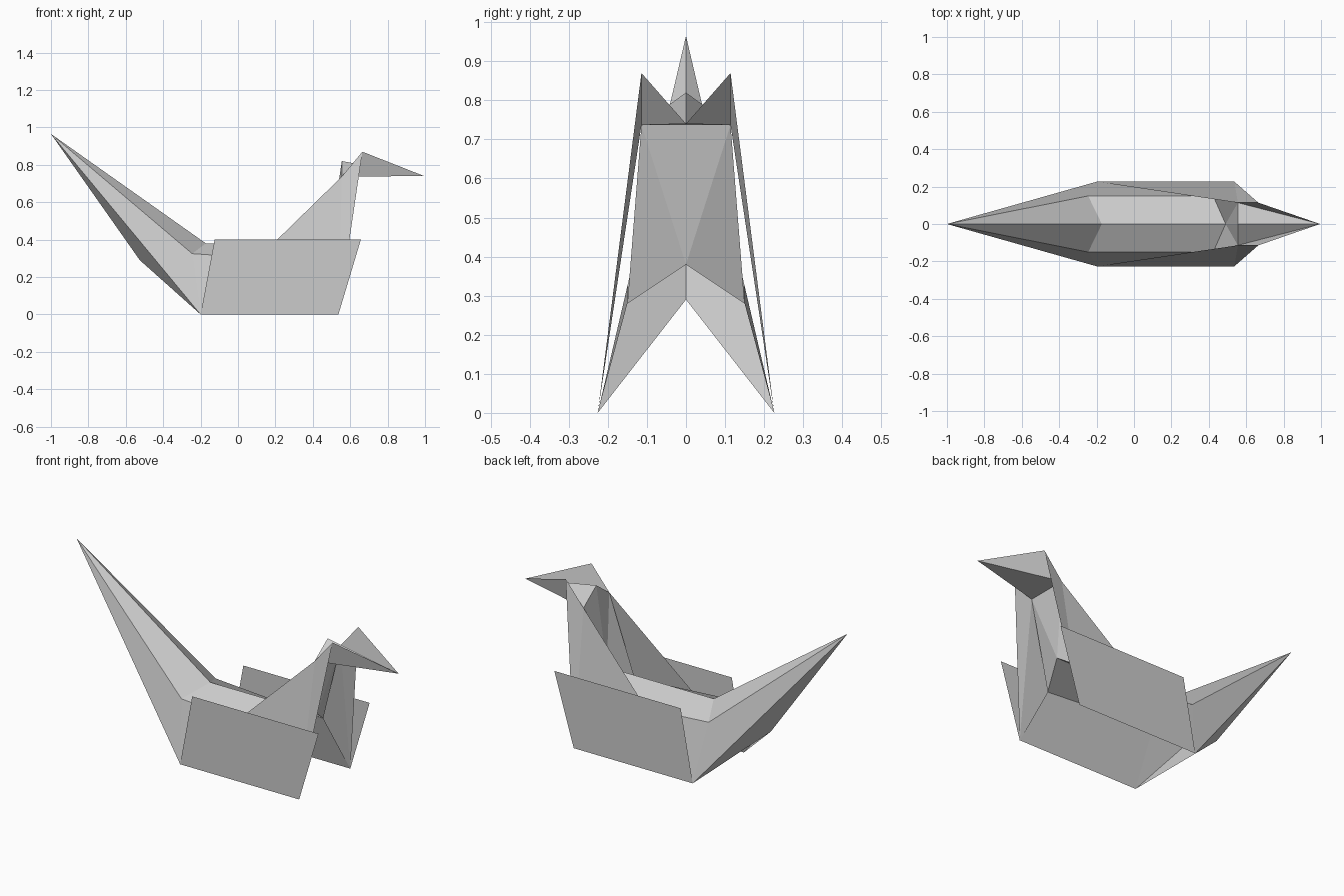
import bpy, bmesh

if "Cube" in bpy.data.objects:
    bpy.data.objects.remove(bpy.data.objects["Cube"])

# Key fold points on the +y half (y = 0 points lie on the centre line)
P = dict(
    tail_tip=(-1, 0, .965), keel=(-.525, 0, .29),
    foot_back=(-.2, .226, 0), foot_front=(.537, .226, 0),
    wing_back=(-.125, .226, .4), wing_front=(.657, .226, .4),
    hip=(-.245, .15, .325), ridge_back=(-.172, 0, .38),
    ridge_front=(.49, 0, .38), shoulder=(.423, .15, .28),
    jaw=(.555, .114, .737), crown=(.665, .114, .87),
    crest=(.555, 0, .82), throat=(.555, 0, .737), beak=(.995, 0, .74),
)


def folded(name, *faces):
    """Paper part from named fold points, mirrored across the centre line."""
    bm = bmesh.new()
    verts = {}
    for face in faces:
        keys = face.split()
        for k in keys:
            if k not in verts:
                verts[k] = bm.verts.new(P[k])
        bm.faces.new([verts[k] for k in keys])
    bmesh.ops.recalc_face_normals(bm, faces=bm.faces)
    mesh = bpy.data.meshes.new(name)
    bm.to_mesh(mesh)
    bm.free()
    ob = bpy.data.objects.new(name, mesh)
    bpy.context.collection.objects.link(ob)
    mod = ob.modifiers.new("Mirror", 'MIRROR')
    mod.use_axis = (False, True, False)
    return ob


# Upright side wings
folded("wing", "foot_back foot_front wing_front wing_back")

# Tail spike: top, sides and keel
folded("tail",
       "tail_tip ridge_back hip",
       "tail_tip hip foot_back",
       "tail_tip foot_back keel")

# Body: roof-shaped back and sloping sides, open below
folded("body",
       "ridge_back ridge_front shoulder hip",
       "hip shoulder foot_front foot_back")

# Large neck sheets inside the wings
folded("neck_sheet",
       "foot_back foot_front jaw",
       "foot_front crown jaw")

# Chest panel and ridged back of the neck
folded("chest",
       "shoulder ridge_front jaw",
       "ridge_front throat jaw")
folded("neck_back", "ridge_front jaw crest")

# Head: roof, underside and raised cheeks
folded("head",
       "crest jaw beak",
       "jaw throat beak")
folded("cheek", "jaw beak crown")
